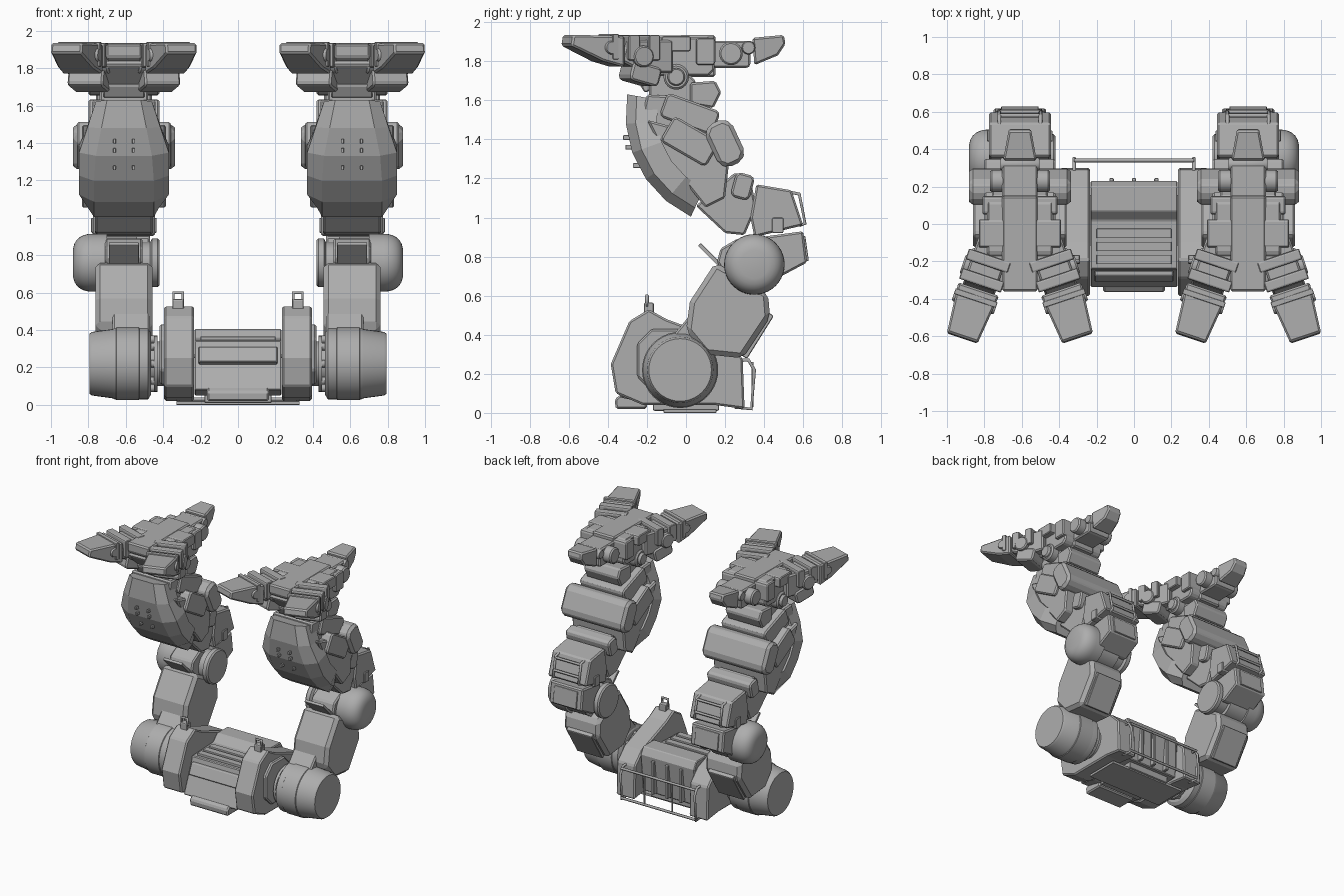
import bpy
import bmesh
from math import sin, cos, radians, pi
from mathutils import Matrix, Vector

default_cube = bpy.data.objects.get("Cube")
if default_cube:
    bpy.data.objects.remove(default_cube, do_unlink=True)

grey = bpy.data.materials.new("plain_grey")
grey.use_nodes = True
grey.diffuse_color = (.42, .42, .42, 1)
grey.node_tree.nodes["Principled BSDF"].inputs["Base Color"].default_value = grey.diffuse_color

LEG = .61  # sideways centre of each leg
HIP, KNEE, ANKLE = (-.03, .22), (.35, .76), (-.05, 1.72)


def finish(name, data, bevel=0, mirror=True):
    """Link an object, chamfer its sharp edges and repeat it on the other side."""
    part = bpy.data.objects.new(name, data)
    bpy.context.collection.objects.link(part)
    data.materials.append(grey)
    if bevel:
        chamfer = part.modifiers.new("Chamfer", "BEVEL")
        chamfer.width = bevel
        chamfer.segments = 1
        chamfer.limit_method = "ANGLE"
        chamfer.angle_limit = radians(35)
    if mirror:
        part.modifiers.new("Other side", "MIRROR").use_mirror_merge = False
    return part


def loft(name, rings, bevel=0, mirror=True, smooth=False, turn=None):
    """Skin a row of equal closed rings and cap both ends."""
    bm = bmesh.new()
    loops = [[bm.verts.new(p) for p in ring] for ring in rings]
    for low, high in zip(loops, loops[1:]):
        for i in range(len(low)):
            bm.faces.new((low[i - 1], low[i], high[i], high[i - 1]))
    bm.faces.new(loops[0])
    bm.faces.new(loops[-1])
    if turn:
        bm.transform(turn)
    bmesh.ops.recalc_face_normals(bm, faces=bm.faces)
    mesh = bpy.data.meshes.new(name)
    bm.to_mesh(mesh)
    bm.free()
    if smooth:
        mesh.polygons.foreach_set("use_smooth", [True] * len(mesh.polygons))
        mesh.set_sharp_from_angle(angle=radians(30))
    return finish(name, mesh, bevel, mirror)


def prism(name, outline, half, centre=LEG, bevel=.01, narrow=0, turn=None):
    """Push a side outline (y, z) out sideways, narrowing away from its first point."""
    root = outline[0][0]
    span = max(abs(y - root) for y, z in outline)

    def side(sign):
        return [(centre + sign * half * (1 - narrow * abs(y - root) / span), y, z) for y, z in outline]
    return loft(name, [side(-1), side(1)], bevel, bool(centre or turn), turn=turn)


def slab(name, middle, size, half, tilt=0, cut=.2, **options):
    """Tilted block with its side outline cut off at the corners."""
    u, v = size[0] / 2, size[1] / 2
    c = cut * min(u, v)
    quarter = [(u, v - c), (u - c, v)]
    corners = quarter + [(-a, b) for a, b in reversed(quarter)]
    corners += [(-a, -b) for a, b in corners]
    rotate = Matrix.Rotation(radians(tilt), 2)
    outline = [Vector(middle) + rotate @ Vector(p) for p in corners]
    return prism(name, [tuple(p) for p in outline], half, **options)


def lathe(name, stations, axis, sides=40, turn=None):
    """Turn (x, radius) stations about a sideways axis through (y, z)."""
    angles = [2 * pi * i / sides for i in range(sides)]
    rings = [[(x, axis[0] + r * cos(a), axis[1] + r * sin(a)) for a in angles] for x, r in stations]
    return loft(name, rings, smooth=True, turn=turn)


def drum(name, axis, radius, half, centre=LEG, turn=None):
    edge = radius * .85
    inner = half - .01
    stations = [(centre - half, edge), (centre - inner, radius), (centre + inner, radius), (centre + half, edge)]
    return lathe(name, stations, axis, 24, turn)


def rod(name, points, radius=.01, closed=False):
    curve = bpy.data.curves.new(name, "CURVE")
    curve.dimensions = "3D"
    curve.bevel_depth = radius
    curve.bevel_resolution = 1
    line = curve.splines.new("POLY")
    line.points.add(len(points) - 1)
    for point, place in zip(line.points, points):
        point.co = (*place, 1)
    line.use_cyclic_u = closed
    return finish(name, curve)


# Pelvis: stepped middle block with a sloping front panel
prism("pelvis_core", [(.2, .06), (.23, .35), (.2, .405), (.07, .405), (.02, .355), (-.24, .345),
                      (-.25, .3), (-.34, .08), (-.2, .05)], .232, centre=0, bevel=.006)
prism("pelvis_front_panel", [(-.25, .31), (-.275, .31), (-.31, .23), (-.25, .2)], .21, centre=0, bevel=.004)
prism("pelvis_front_foot", [(-.2, .1), (-.34, .09), (-.365, .07), (-.36, .02), (-.2, .02)], .165, centre=0)
for step in range(3):
    slab("pelvis_slat", (-.05 - step * .07, .355), (.05, .02), .2, centre=0, bevel=.004)
for side in (-1, 0, 1):
    slab("pelvis_back_rib", (.22, .2), (.05, .26), .012, centre=side * .12, bevel=.004)

# Pelvis side blocks and base
prism("pelvis_side_block", [(-.29, .47), (-.19, .53), (-.1, .48), (.2, .37), (.29, .28), (.3, .02),
                            (.15, .04), (-.22, .04), (-.36, .1), (-.385, .25)], .08, centre=.315)
slab("pelvis_cheek", (-.1, .27), (.3, .32), .02, centre=.4, cut=.5)
slab("base_plate", (.02, .01), (.27, .02), .33, centre=0, bevel=.004)
slab("base_block", (0, .04), (.34, .06), .18, centre=0)
slab("top_lug", (-.19, .53), (.05, .07), .03, centre=.32)
rod("top_loop", [(x, -.2, z) for x, z in ((.295, .55), (.295, .6), (.345, .6), (.345, .55))], closed=True)
for height in (.03, .26):
    rod("rear_rail", [(0, .34, height), (.32, .34, height)])
rod("rear_frame", [(.32, y, z) for y, z in ((.28, .27), (.32, .27), (.35, .22), (.335, .02), (.25, .03))])
rod("rear_post", [(.12, .34, .26), (.12, .34, .03)], .006)

# Hip drum with its bolted neck
lathe("hip_neck", [(.36, .12), (.43, .12), (.43, .15), (.45, .15), (.45, .11), (.5, .11)], HIP)
lathe("hip_drum", [(.465, .165), (.48, .19), (.66, .19), (.67, .185), (.78, .17), (.795, .16)], HIP)
lathe("hip_band", [(.52, .18), (.53, .195), (.65, .195), (.66, .18)], HIP)
for bolt in range(8):
    a = bolt * pi / 4
    drum("hip_bolt", (HIP[0] + .13 * cos(a), HIP[1] + .13 * sin(a)), .02, .02, centre=.455)

# Upper leg
prism("thigh", [(0, .42), (.02, .57), (.15, .77), (.26, .71), (.42, .61), (.43, .49), (.29, .28), (.1, .3)],
      .152, bevel=.025)
slab("thigh_back_plate", (.36, .4), (.26, .05), .11, tilt=58)
slab("thigh_yoke", (.05, .38), (.26, .2), .1, tilt=50, centre=.57, cut=.5)

# Knee: inner disc, rounded outer cover, front plate and rear padding
cover = [(.78 + .105 * sin(a), .155 * cos(a) ** .5) for a in (i * pi / 14 for i in range(7))]
lathe("knee_axle", [(.42, .12), (.43, .13), (.46, .13), (.47, .11), (.54, .11), (.54, .14), (.7, .14), (.7, .155)]
      + cover, KNEE)
slab("knee_plate", (.125, .805), (.16, .02), .08, tilt=-45, bevel=.004)
slab("knee_bracket", (.27, .78), (.2, .2), .1, tilt=30, cut=.5)
prism("knee_back", [(.36, .72), (.38, .9), (.6, .93), (.62, .77), (.47, .69)], .14)
slab("knee_back_panel", (.605, .84), (.03, .13), .1, tilt=8, bevel=.004)
prism("knee_upper", [(.33, 1), (.36, 1.17), (.54, 1.14), (.6, .96), (.35, .9)], .165)
slab("knee_tab", (.47, .96), (.06, .08), .175, bevel=.004)
for side in (-.11, .11):
    rod("knee_handle_side", [(LEG + side, y, z) for y, z in ((.53, 1.13), (.58, 1.12), (.61, .97), (.58, .96))])
for y, z in ((.58, 1.11), (.6, 1.02)):
    rod("knee_handle", [(LEG - .11, y, z), (LEG + .11, y, z)])


# Shin: faceted armour swept on an arc, with rows of studs
def on_arc(angle, radius=.58):
    return .27 - radius * cos(radians(angle)), 1.53 - radius * sin(radians(angle))


armour = []
for step in range(6):
    angle = 15 * step - 10
    front = min(.16, .09 + .03 * step)
    broad = min(.24, .15 + .045 * step) if step < 5 else .185
    section = [(broad, .42), (broad, .53), (front, .58)]
    right = [(LEG + half, *on_arc(angle, radius)) for half, radius in section]
    left = [(LEG - half, *on_arc(angle, radius)) for half, radius in reversed(section)]
    armour.append(right + left)
loft("shin_armour", armour)
for angle in (12, 17, 27):
    for side in (-.05, .05):
        slab("armour_stud", on_arc(angle), (.05, .024), .007, centre=LEG + side, bevel=.003)

# Calf behind the armour
prism("calf_core", [(-.2, 1.5), (.1, 1.42), (.22, 1.28), (.2, 1.1), (.1, 1.05), (-.1, 1.3)], .225)
prism("calf_filler", [(-.2, 1.63), (-.04, 1.62), (.1, 1.42), (-.1, 1.35), (-.24, 1.45)], .17)
slab("calf_side_plate", (.02, 1.39), (.27, .15), .25, tilt=-30)
slab("calf_upper", (.02, 1.53), (.29, .13), .19, tilt=-20, cut=.25)
slab("calf_bulge", (.2, 1.38), (.24, .15), .272, tilt=-65, cut=.5, bevel=.02)
prism("calf_lower", [(.05, 1.06), (.25, 1.23), (.33, 1.2), (.36, 1.05), (.3, .91), (.2, .92)], .155)
slab("calf_lower_ridge", (.29, 1.16), (.1, .13), .19, tilt=-15, cut=.35)

# Ankle
drum("ankle_axle", ANKLE, .065, .19)
drum("ankle_axle_cap", ANKLE, .045, .21)
slab("ankle_core", (-.07, 1.65), (.24, .2), .13, cut=.5)
slab("ankle_front", (-.19, 1.7), (.1, .09), .11, tilt=30)
prism("ankle_rear", [(.02, 1.69), (.15, 1.7), (.18, 1.64), (.14, 1.56), (.02, 1.58)], .15)

# Foot body
slab("foot_block", (-.02, 1.825), (.33, .2), .175, cut=.3)
prism("foot_instep", [(.15, 1.935), (-.36, 1.93), (-.36, 1.86), (-.2, 1.72), (.15, 1.72)], .095)
slab("foot_bridge", (-.05, 1.89), (.15, .08), .22)
slab("foot_rear_bar", (.1, 1.85), (.1, .14), .2)
slab("foot_front_lip", (-.25, 1.78), (.2, .08), .13, tilt=-45)

# Heel toe
slab("heel_mount", (.23, 1.835), (.2, .14), .095)
drum("heel_axle", (.23, 1.84), .06, .16)
drum("heel_knuckle", (.32, 1.87), .035, .105)
prism("heel_toe", [(.34, 1.92), (.5, 1.935), (.51, 1.89), (.47, 1.83), (.35, 1.78)], .09, narrow=.35)

# Two splayed front toes
for side in (-1, 1):
    splay = Matrix.Translation((LEG + side * .15, -.14, 0)) @ Matrix.Rotation(side * radians(18.6), 4, "Z")
    toe = dict(centre=0, turn=splay)
    prism("toe_base", [(.05, 1.91), (-.2, 1.91), (-.23, 1.8), (-.1, 1.74), (.05, 1.74)], .09, **toe)
    prism("toe_tip", [(-.22, 1.93), (-.49, 1.935), (-.5, 1.88), (-.33, 1.8), (-.22, 1.77)], .115, narrow=.25, **toe)
    for y in (-.06, -.17):
        slab("toe_collar", (y, 1.87), (.06, .13), .118, bevel=.006, **toe)
    slab("toe_tip_band", (-.27, 1.875), (.03, .13), .118, bevel=.006, **toe)
    slab("toe_pad", (-.1, 1.735), (.16, .1), .1, tilt=-15, cut=.3, **toe)
    drum("toe_axle", (-.12, 1.825), .055, .125, **toe)
    drum("toe_knuckle", (-.29, 1.87), .035, .118, **toe)
